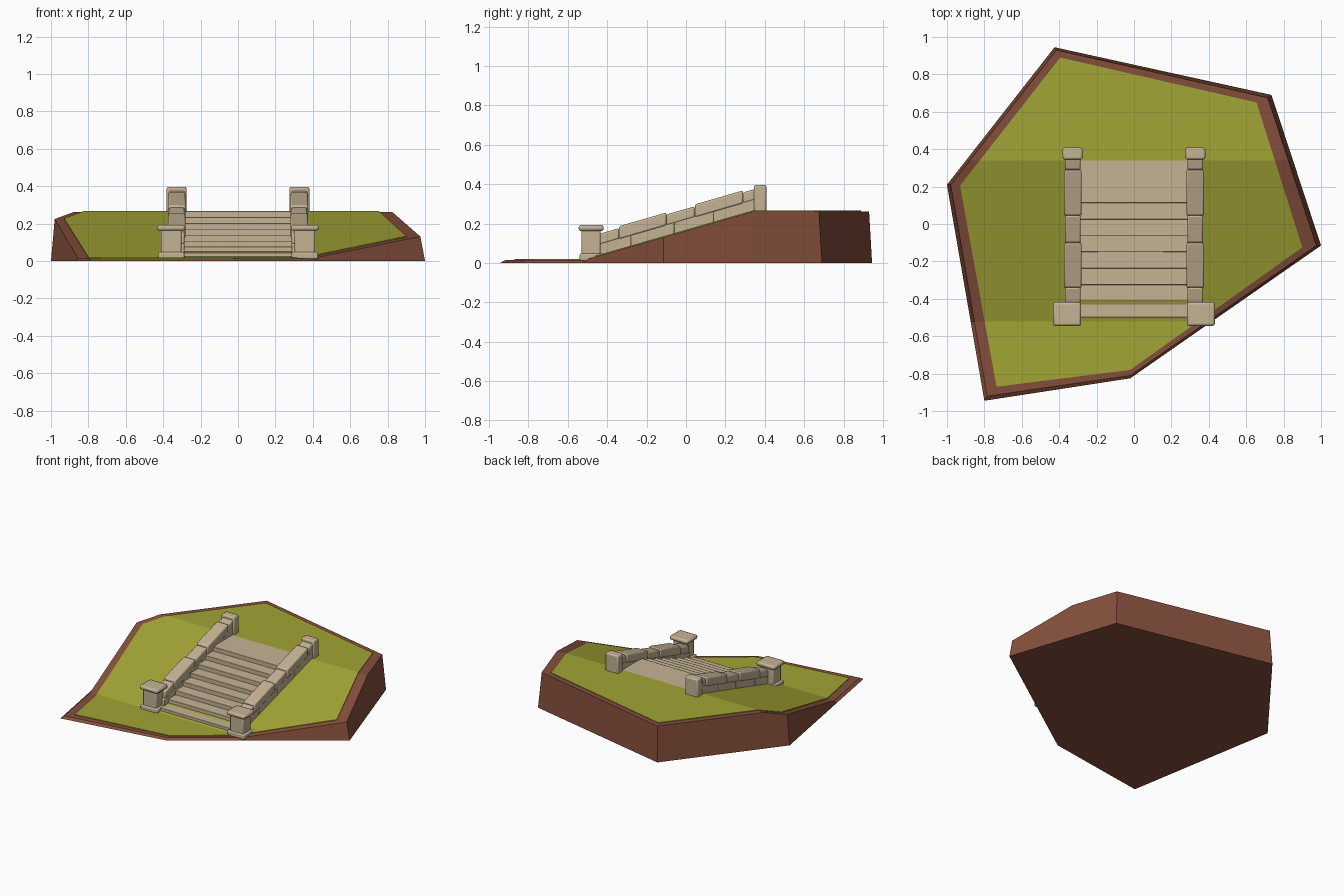
import bpy, bmesh, math
from mathutils import Vector

if "Cube" in bpy.data.objects:
    bpy.data.objects.remove(bpy.data.objects["Cube"])


def material(name, rgb):
    m = bpy.data.materials.new(name)
    m.diffuse_color = (*rgb, 1)
    m.use_nodes = True
    m.node_tree.nodes["Principled BSDF"].inputs["Base Color"].default_value = m.diffuse_color
    return m


DIRT = material("brown earth", (0.235, 0.078, 0.045))
GRASS = material("olive grass", (0.365, 0.375, 0.035))
STONE = material("tan stone", (0.56, 0.45, 0.30))


def ground(y):
    """Height of the hill: flat, slope, flat."""
    t = min(max((y + 0.52) / 0.86, 0), 1)
    return 0.014 + 0.248 * t


def make_object(name, bm, mat, bevel=0.0):
    bmesh.ops.recalc_face_normals(bm, faces=bm.faces)
    me = bpy.data.meshes.new(name)
    bm.to_mesh(me)
    bm.free()
    me.materials.append(mat)
    ob = bpy.data.objects.new(name, me)
    bpy.context.collection.objects.link(ob)
    if bevel:
        b = ob.modifiers.new("rounded edges", "BEVEL")
        b.width, b.segments = bevel, 2
        bpy.ops.object.select_all(action='DESELECT')
        ob.select_set(True)
        bpy.context.view_layer.objects.active = ob
        bpy.ops.object.shade_smooth_by_angle(angle=math.radians(50))
    return ob


def land(name, low, high, mat, z_low, z_high):
    """Prism between two outlines, cut at the slope ends, then draped."""
    bm = bmesh.new()
    a = [bm.verts.new((x, y, 0)) for x, y in low]
    b = [bm.verts.new((x, y, 1)) for x, y in high]
    n = len(a)
    bm.faces.new(a[::-1])
    bm.faces.new(b)
    for i in range(n):
        j = (i + 1) % n
        bm.faces.new((a[i], a[j], b[j], b[i]))
    for y in (-0.52, 0.34):
        bmesh.ops.bisect_plane(bm, geom=bm.verts[:] + bm.edges[:] + bm.faces[:],
                               plane_co=Vector((0, y, 0)), plane_no=Vector((0, 1, 0)))
    for v in bm.verts:
        v.co.z = z_high(v.co.y) if v.co.z > 0.5 else z_low(v.co.y)
    return make_object(name, bm, mat)


def stone(name, x0, x1, profile, bevel=0.008):
    """Extrude a (y, z) profile from x0 to x1."""
    bm = bmesh.new()
    a = [bm.verts.new((x0, y, z)) for y, z in profile]
    b = [bm.verts.new((x1, y, z)) for y, z in profile]
    n = len(a)
    bm.faces.new(a)
    bm.faces.new(b[::-1])
    for i in range(n):
        j = (i + 1) % n
        bm.faces.new((a[i], a[j], b[j], b[i]))
    return make_object(name, bm, STONE, bevel)


def box(name, x0, x1, y0, y1, z0, z1, bevel=0.008):
    return stone(name, x0, x1, [(y0, z0), (y1, z0), (y1, z1), (y0, z1)], bevel)


# Earth mound and its grass cover
foot = [(-1.0, 0.21), (-0.80, -0.945), (-0.02, -0.825), (1.0, -0.115), (0.735, 0.69), (-0.425, 0.945)]
rim = [(-0.98, 0.21), (-0.785, -0.92), (-0.02, -0.81), (0.975, -0.115), (0.715, 0.675), (-0.415, 0.93)]
lawn = [(-0.93, 0.205), (-0.735, -0.87), (-0.02, -0.78), (0.90, -0.125), (0.655, 0.65), (-0.395, 0.89)]
land("earth_mound", foot, rim, DIRT, lambda y: 0, ground)
land("grass", lawn, lawn, GRASS, lambda y: ground(y) - 0.004, lambda y: ground(y) + 0.005)

# Steps: eight slabs, the last one is the landing
for i in range(8):
    y0 = -0.5 + i * 0.0875
    y1 = 0.40 if i == 7 else y0 + 0.10
    top = 0.045 + i * 0.0317
    box(f"step_{i + 1}", -0.29, 0.29, y0, y1, max(0.005, top - 0.07), top, 0.003)


def rail_top(y):
    return 0.155 + 0.288 * (y + 0.43)


# Side walls and posts, both sides
for side, s in (("left", -1), ("right", 1)):
    # lower wall stones
    cuts = [-0.46, -0.28, -0.06, 0.14, 0.36]
    for i, (p, q) in enumerate(zip(cuts, cuts[1:])):
        stone(f"{side}_wall_stone_{i + 1}", s * 0.285, s * 0.37,
              [(p, ground(p) - 0.01), (q, ground(q) - 0.01),
               (q, rail_top(q) - 0.055), (p, rail_top(p) - 0.055)], 0.005)
    # sloping cap stones, alternately a little thicker
    cuts = [-0.45, -0.34, -0.10, 0.045, 0.29, 0.36]
    for i, (p, q) in enumerate(zip(cuts, cuts[1:])):
        k = 0.006 if i % 2 else -0.004
        stone(f"{side}_cap_stone_{i + 1}", s * (0.283 - k / 2), s * (0.372 + k / 2),
              [(p, rail_top(p) - 0.06), (q, rail_top(q) - 0.06),
               (q, rail_top(q) + k), (p, rail_top(p) + k)], 0.009)
    # bottom post: plinth, shaft, cap
    box(f"{side}_post_plinth", s * 0.287, s * 0.428, -0.54, -0.42, 0.01, 0.048)
    box(f"{side}_post_shaft", s * 0.303, s * 0.413, -0.53, -0.435, 0.03, 0.175)
    box(f"{side}_post_cap", s * 0.283, s * 0.432, -0.545, -0.418, 0.162, 0.193, 0.012)
    # top post
    box(f"{side}_top_post", s * 0.275, s * 0.381, 0.345, 0.408, 0.24, 0.397, 0.01)
